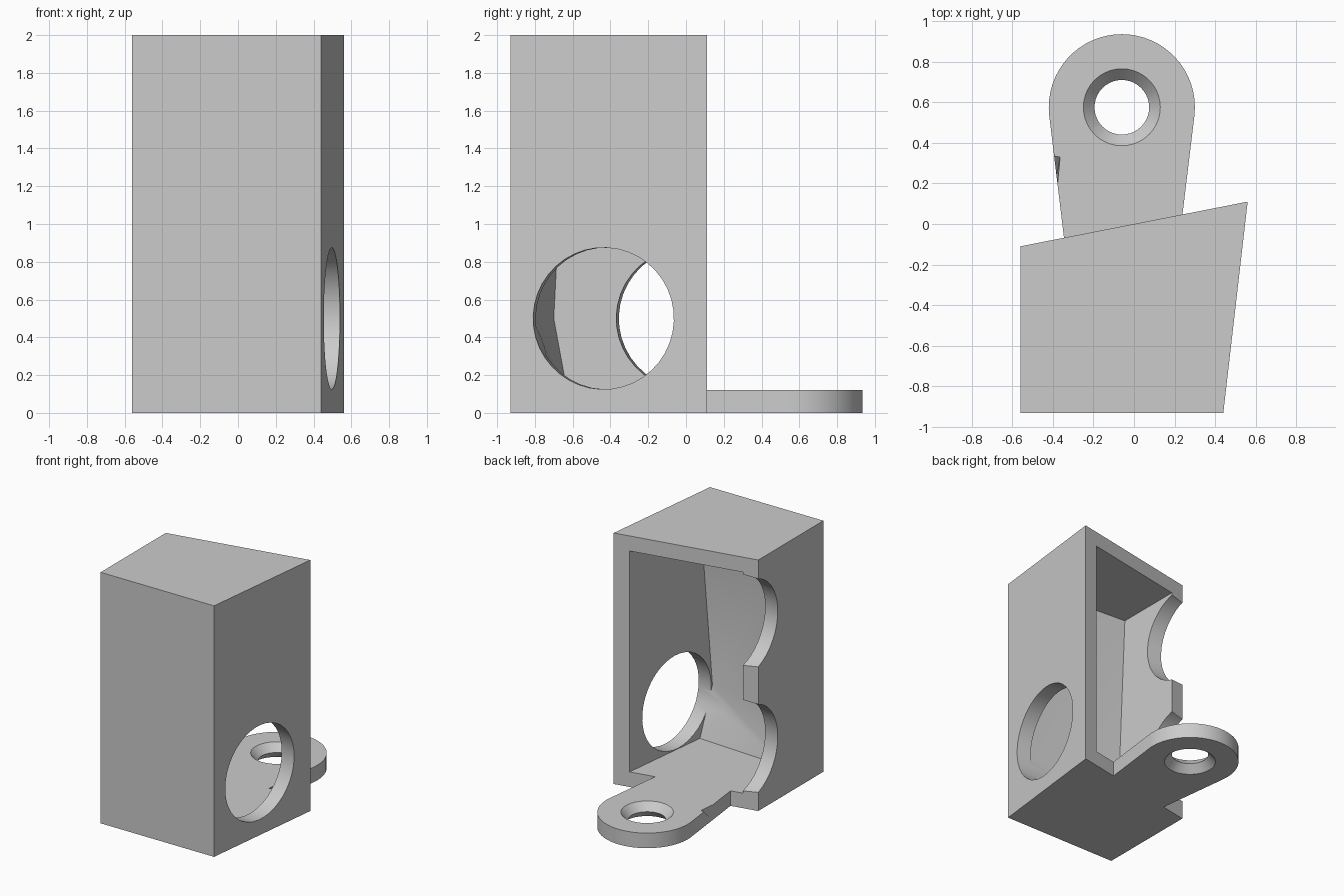
import bpy, bmesh, math
from mathutils import Matrix, Vector

if "Cube" in bpy.data.objects:
    bpy.data.objects.remove(bpy.data.objects["Cube"], do_unlink=True)

grey = bpy.data.materials.new("plain_grey")
grey.use_nodes = True
grey.diffuse_color = (0.6, 0.6, 0.6, 1)
grey.node_tree.nodes["Principled BSDF"].inputs["Base Color"].default_value = (0.6, 0.6, 0.6, 1)

WALL, HEIGHT, TILT = 0.12, 2.0, 0.115


def finish(name, bm):
    bmesh.ops.recalc_face_normals(bm, faces=bm.faces)
    mesh = bpy.data.meshes.new(name)
    bm.to_mesh(mesh)
    bm.free()
    mesh.materials.append(grey)
    ob = bpy.data.objects.new(name, mesh)
    bpy.context.scene.collection.objects.link(ob)
    return ob


def prism(name, outline, height):
    bm = bmesh.new()
    face = bm.faces.new([bm.verts.new((x, y, 0)) for x, y in outline])
    top = bmesh.ops.extrude_face_region(bm, geom=[face])["geom"]
    verts = [v for v in top if isinstance(v, bmesh.types.BMVert)]
    bmesh.ops.translate(bm, verts=verts, vec=(0, 0, height))
    return finish(name, bm)


def hull(name, points):
    bm = bmesh.new()
    for p in points:
        bm.verts.new(p)
    bmesh.ops.convex_hull(bm, input=bm.verts)
    bmesh.ops.dissolve_limit(bm, angle_limit=0.005, verts=bm.verts, edges=bm.edges)
    return finish(name, bm)


def cone(name, r1, r2, depth, centre, axis=(0, 0, 1)):
    bm = bmesh.new()
    turn = Vector((0, 0, 1)).rotation_difference(Vector(axis)).to_matrix().to_4x4()
    bmesh.ops.create_cone(bm, cap_ends=True, segments=40, radius1=r1, radius2=r2,
                          depth=depth, matrix=Matrix.Translation(centre) @ turn)
    return finish(name, bm)


def combine(target, tool, operation="DIFFERENCE"):
    mod = target.modifiers.new(tool.name, "BOOLEAN")
    mod.object, mod.operation, mod.solver = tool, operation, "EXACT"
    bpy.context.view_layer.objects.active = target
    bpy.ops.object.modifier_apply(modifier=mod.name)
    bpy.data.objects.remove(tool, do_unlink=True)


# Tapered box, open at the back
housing = prism("bracket_housing", [(-0.56, -0.93), (0.44, -0.93), (0.56, 0.11), (-0.56, -0.11)], HEIGHT)


def inner_x(y):
    return 0.334 + TILT * (y + 0.81)


# Cavity, deepest level with the side hole
points = []
for z, y_right, y_left in [(WALL, -0.675, -0.63), (0.5, -0.81, -0.70), (HEIGHT - WALL, -0.68, -0.63)]:
    points += [(inner_x(y_right), y_right, z), (-0.44, y_left, z)]
for z in (WALL, HEIGHT - WALL):
    points += [(inner_x(0.4), 0.4, z), (-0.44, 0.4, z)]
combine(housing, hull("cavity", points))

# Round side hole and two scallops in the opposite wall
axis = (1, -TILT, 0)
combine(housing, cone("side_hole", 0.375, 0.375, 0.5, (0.5, -0.437, 0.5), axis))
for z in (0.5, 1.5):
    combine(housing, cone("scallop", 0.375, 0.375, 0.4, (-0.5, 0.015, z), axis))

# Mounting tab with rounded end
cx, cy, r = -0.06, 0.575, 0.36
arc = [math.radians(-6 + 192 * i / 32) for i in range(33)]
outline = [(cx + r * math.cos(a), cy + r * math.sin(a)) for a in arc]
outline += [(-0.335, -0.15), (0.215, -0.15)]
tab = prism("mounting_tab", outline, WALL)

# Screw hole countersunk from both sides
combine(tab, cone("upper_sink", 0.13, 0.208, 0.085, (cx, cy, 0.0975)))
combine(tab, cone("lower_sink", 0.208, 0.13, 0.085, (cx, cy, 0.0225)))

# Small nick on the tab edge
combine(tab, hull("edge_nick", [(-0.42, 0.35, 0.13), (-0.362, 0.34, 0.13),
                                (-0.375, 0.2, 0.13), (-0.39, 0.2, -0.01)]))
combine(housing, tab, "UNION")

bpy.ops.object.select_all(action="DESELECT")
housing.select_set(True)
bpy.context.view_layer.objects.active = housing
bpy.ops.object.shade_smooth_by_angle(angle=math.radians(20))
